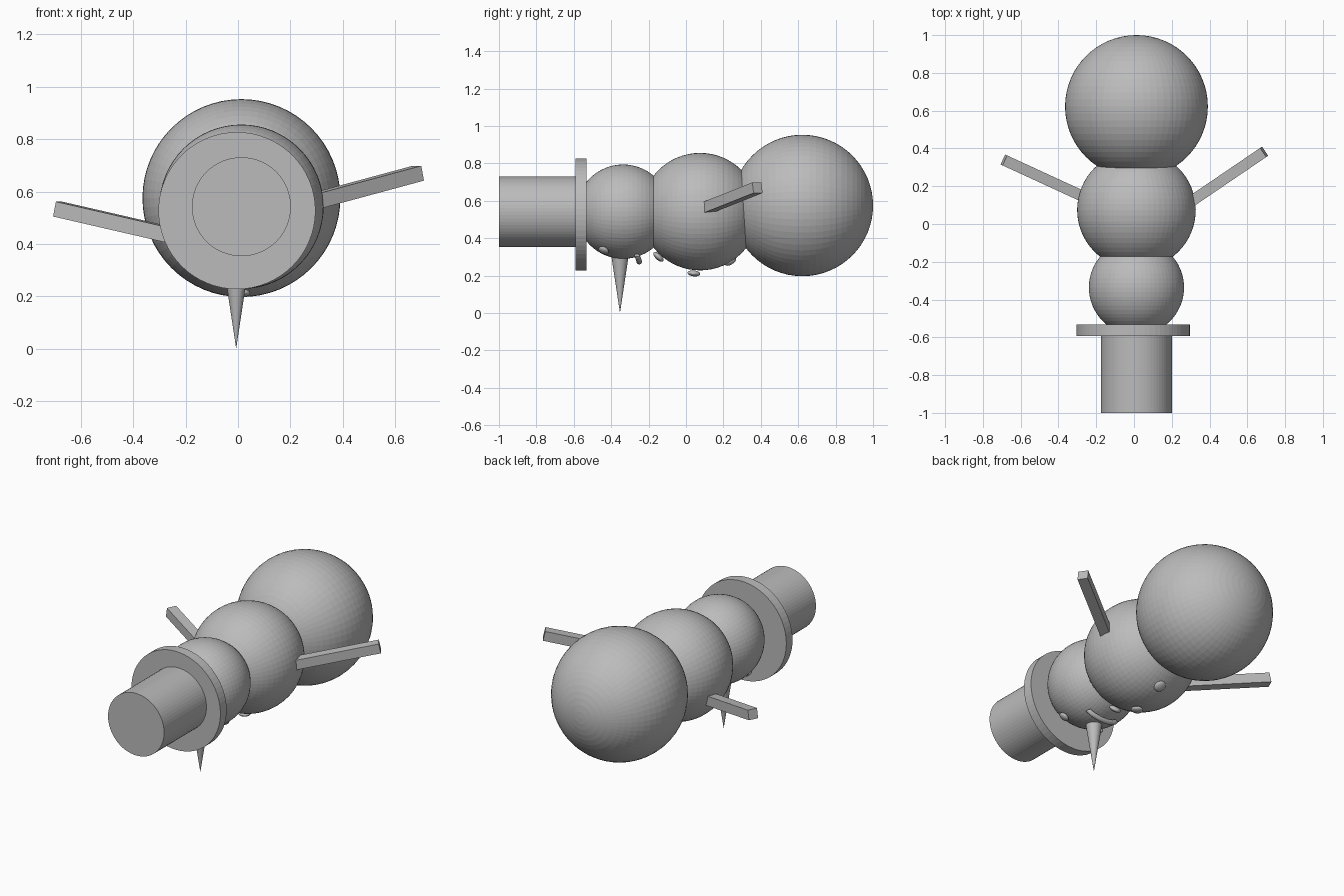
import bpy, bmesh, math
from mathutils import Vector, Matrix

cube = bpy.data.objects.get("Cube")
if cube:
    bpy.data.objects.remove(cube, do_unlink=True)

GREY = (0.5, 0.5, 0.5)
grey = bpy.data.materials.new("plain_grey")
grey.use_nodes = True
grey.diffuse_color = (*GREY, 1)
grey.node_tree.nodes["Principled BSDF"].inputs["Base Color"].default_value = (*GREY, 1)

ALONG_Y = Matrix.Rotation(math.radians(90), 4, "X")
CX = 0.013  # body axis
SEGMENTS = 64


def finish(name, bm):
    mesh = bpy.data.meshes.new(name)
    bm.to_mesh(mesh)
    bm.free()
    mesh.materials.append(grey)
    obj = bpy.data.objects.new(name, mesh)
    bpy.context.collection.objects.link(obj)
    return obj


def ball(name, centre, radius):
    bm = bmesh.new()
    bmesh.ops.create_uvsphere(bm, u_segments=SEGMENTS, v_segments=SEGMENTS // 2, radius=radius,
                              matrix=Matrix.Translation(centre) @ ALONG_Y)
    return finish(name, bm)


def cone(name, centre, r1, r2, depth, turn):
    bm = bmesh.new()
    bmesh.ops.create_cone(bm, cap_ends=True, segments=SEGMENTS, radius1=r1, radius2=r2,
                          depth=depth, matrix=Matrix.Translation(centre) @ turn)
    return finish(name, bm)


def pebble(name, centre, facing_from, radius, thickness):
    # Flattened ball lying on the surface of a larger ball
    out = Vector(centre) - Vector(facing_from)
    turn = out.to_track_quat("Z", "Y").to_matrix().to_4x4()
    bm = bmesh.new()
    bmesh.ops.create_uvsphere(bm, u_segments=32, v_segments=16, radius=1,
                              matrix=Matrix.Translation(centre) @ turn
                              @ Matrix.Diagonal((radius, radius, thickness, 1)))
    return finish(name, bm)


def stick(name, start, end, width):
    a, b = Vector(start), Vector(end)
    d = (b - a).normalized()
    side = d.cross(Vector((0, 0, 1))).normalized()
    turn = Matrix((side, side.cross(d) * -1, d)).transposed()
    if turn.determinant() < 0:
        turn.col[0] *= -1
    bm = bmesh.new()
    bmesh.ops.create_cube(bm, size=1, matrix=Matrix.Translation((a + b) / 2) @ turn.to_4x4()
                          @ Matrix.Diagonal((width, width, (b - a).length, 1)))
    return finish(name, bm)


# Body balls
head_at, chest_at = (CX, -0.336, 0.542), (CX, 0.075, 0.542)
ball("lower_body", (CX, 0.622, 0.575), 0.378)
ball("middle_body", chest_at, 0.314)
ball("head", head_at, 0.252)

# Hat
cone("hat_brim", (-0.004, -0.562, 0.527), 0.3, 0.3, 0.06, ALONG_Y)
cone("hat_crown", (CX, -0.775, 0.542), 0.189, 0.189, 0.45, ALONG_Y)

# Nose, pointing down
cone("nose", (-0.007, -0.353, 0.165), 0, 0.05, 0.33, Matrix.Identity(4))

# Stick arms
stick("right_arm", (-0.22, 0.123, 0.425), (-0.689, 0.339, 0.533), 0.058)
stick("left_arm", (0.23, 0.07, 0.546), (0.689, 0.382, 0.67), 0.058)

# Eyes
for name, side in (("left_eye", 1), ("right_eye", -1)):
    pebble(name, (CX + side * 0.122, -0.44, 0.335), head_at, 0.029, 0.015)

# Buttons down the chest
for i, (y, z) in enumerate(((-0.147, 0.3), (0.042, 0.212), (0.238, 0.275))):
    pebble(f"button_{i + 1}", (CX, y, z), chest_at, 0.034, 0.016)

# Smile, a tube bent around the head
bm = bmesh.new()
rings = []
STEPS, SIDES, TUBE = 20, 12, 0.015
for i in range(STEPS + 1):
    t = 2 * i / STEPS - 1
    a = t * math.radians(75)
    centre = Vector((CX + 0.1 * math.sin(a), -0.25 - 0.012 * t * t, 0.32 - 0.045 * math.cos(a)))
    out = Vector((math.sin(a) * 0.5, 0, -math.cos(a))).normalized()
    rings.append([bm.verts.new(centre + TUBE * (out * math.cos(b) + Vector((0, 1, 0)) * math.sin(b)))
                  for b in (2 * math.pi * k / SIDES for k in range(SIDES))])
for lo, hi in zip(rings, rings[1:]):
    for k in range(SIDES):
        n = (k + 1) % SIDES
        bm.faces.new((lo[k], lo[n], hi[n], hi[k]))
bm.faces.new(rings[0])
bm.faces.new(rings[-1])
bmesh.ops.recalc_face_normals(bm, faces=bm.faces)
finish("mouth", bm)
